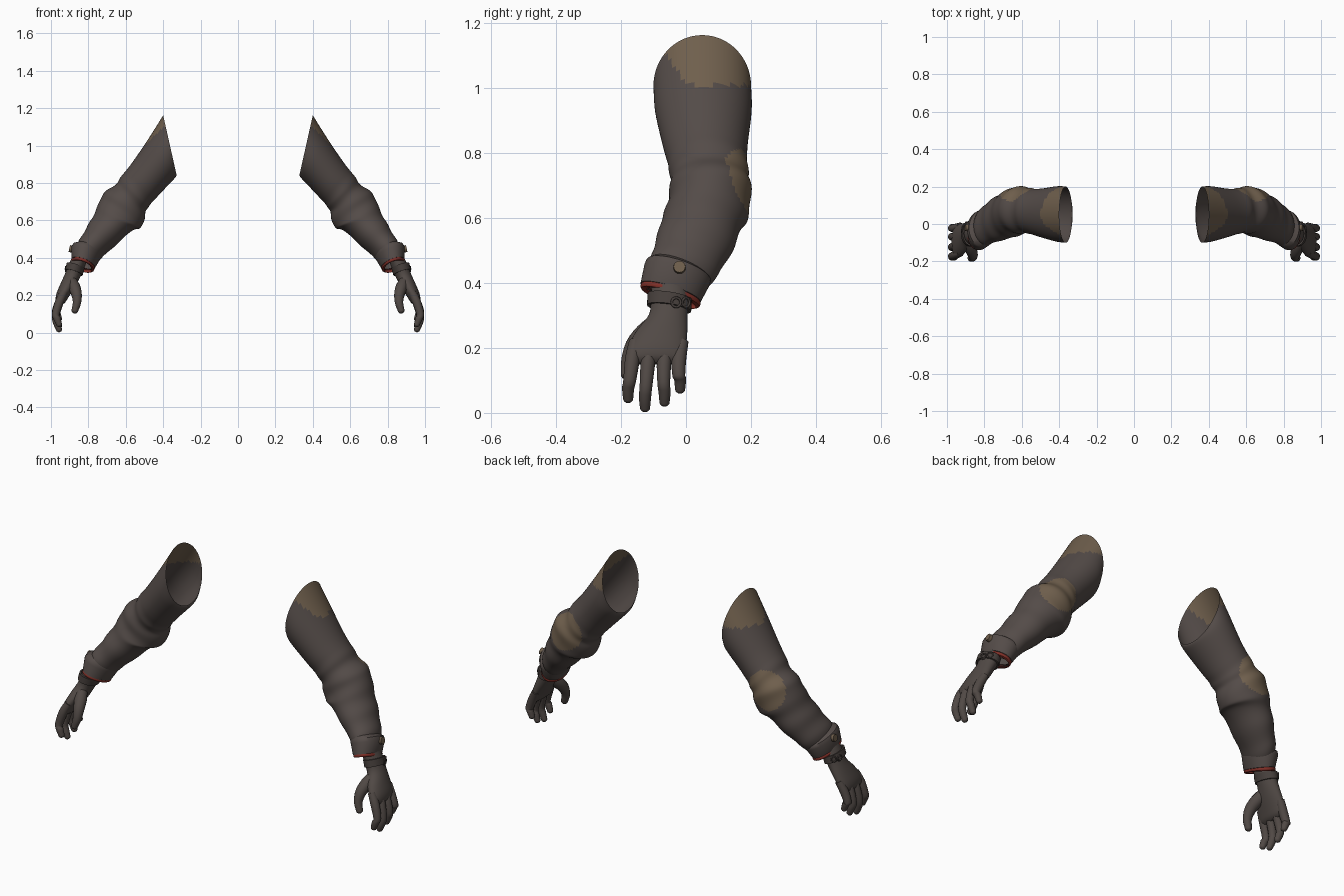
import bpy
import math
from mathutils import Vector

cube = bpy.data.objects.get("Cube")
if cube:
    bpy.data.objects.remove(cube, do_unlink=True)


def material(name, rgb):
    m = bpy.data.materials.new(name)
    m.use_nodes = True
    m.diffuse_color = (*rgb, 1)
    bsdf = m.node_tree.nodes["Principled BSDF"]
    bsdf.inputs["Base Color"].default_value = (*rgb, 1)
    bsdf.inputs["Roughness"].default_value = 0.9
    return m


CLOTH = material("dark cloth", (0.088, 0.071, 0.065))
PATCH = material("brown patch", (0.16, 0.115, 0.074))
GLOVE = material("glove leather", (0.082, 0.067, 0.06))
STRAP = material("strap leather", (0.062, 0.05, 0.045))
TRIM = material("red trim", (0.21, 0.028, 0.02))


def spline(items, t):
    """Catmull-Rom value at t along a list of vectors."""
    i = min(int(t), len(items) - 2)
    f = t - i
    p = [items[max(0, min(len(items) - 1, i + k))] for k in (-1, 0, 1, 2)]
    return (p[1] * 2 + (p[2] - p[0]) * f + (p[0] * 2 - p[1] * 5 + p[2] * 4 - p[3]) * f * f
            + (p[1] * 3 - p[0] - p[2] * 3 + p[3]) * f ** 3) / 2


def loft(name, side, rings, mats, steps=1, seg=24, caps=False, bump=None, rule=None):
    """Skin a row of elliptical rings, each (centre, u axis, v axis)."""
    verts, faces = [], []
    rows = (len(rings) - 1) * steps + 1
    for r in range(rows):
        t = r / steps
        c, u, v = (spline([ring[k] for ring in rings], t) for k in range(3))
        for j in range(seg):
            a = math.tau * j / seg
            k = bump(t, a) if bump else 1
            verts.append(c + (u * math.cos(a) + v * math.sin(a)) * k)
    for r in range(rows - 1):
        for j in range(seg):
            n = (j + 1) % seg
            faces.append((r * seg + j, (r + 1) * seg + j, (r + 1) * seg + n, r * seg + n))
    if caps:
        faces.append(tuple(range(seg)))
        faces.append(tuple(reversed(range((rows - 1) * seg, rows * seg))))
    slots = []
    for f in faces:
        mid = sum((verts[i] for i in f), Vector()) / len(f)
        slots.append(rule(mid) if rule else 0)
    if side < 0:
        faces = [tuple(reversed(f)) for f in faces]
    me = bpy.data.meshes.new(name)
    me.from_pydata([(p.x * side, p.y, p.z) for p in verts], [], faces)
    for m in mats:
        me.materials.append(m)
    me.polygons.foreach_set("material_index", slots)
    me.shade_smooth()
    me.set_sharp_from_angle(angle=math.radians(45))
    ob = bpy.data.objects.new(name, me)
    bpy.context.collection.objects.link(ob)
    return ob


def sleeve_ring(tx, tz, bx, bz, y0, y1, tilt=0.0):
    """Ring from its outer point, inner point, depth range and backward tilt."""
    top, low = Vector((tx, 0, tz)), Vector((bx, 0, bz))
    c = (top + low) / 2
    c.y = (y0 + y1) / 2
    return c, (top - low) / 2, Vector((0, (y1 - y0) / 2, -tilt))


def hand_ring(x, y, z, thick, wide, tilt=0.0):
    return (Vector((x, y, z)), Vector((0.95, 0, 0.3)) * thick, Vector((0, wide, -tilt)))


def tube(name, side, points, radii, mat, round_end=True, seg=14):
    """Tapered tube along a path, with a rounded tip."""
    pts = [Vector(p) for p in points]
    rings = []

    def add(c, t, r):
        u = Vector((0, 1, 0)).cross(-t).normalized()
        rings.append((c, u * r, (-t).cross(u).normalized() * r))
    for i, p in enumerate(pts):
        t = (pts[min(i + 1, len(pts) - 1)] - pts[max(i - 1, 0)]).normalized()
        add(p, t, radii[i])
    if round_end:
        for deg in (30, 60, 82):
            a = math.radians(deg)
            add(pts[-1] + t * radii[-1] * math.sin(a), t, radii[-1] * math.cos(a))
    return loft(name, side, rings, [mat], 3 if round_end else 1, seg, True)


# Sleeve outline from the open shoulder to the wrist
SLEEVE = [sleeve_ring(*r) for r in (
    (.40, 1.162, .33, .85, -.10, .20),
    (.48, 1.035, .335, .83, -.095, .202),
    (.565, .91, .41, .75, -.072, .19),
    (.62, .84, .46, .695, -.055, .188),
    (.66, .787, .488, .66, -.048, .195),
    (.72, .745, .498, .62, -.05, .20),
    (.748, .68, .518, .562, -.06, .193, .01),
    (.782, .61, .56, .55, -.075, .17, .015),
    (.815, .55, .64, .482, -.09, .14, .02),
    (.85, .49, .71, .42, -.108, .10, .025),
    (.868, .44, .75, .385, -.115, .06, .03))]


def folds(t, a):
    """Soft diagonal creases around the elbow and forearm."""
    if t < 2.5:
        return 1
    return 1 + 0.02 * math.sin(4.2 * t + 1.5 * math.cos(a)) * min(1, t - 2.5)


def patches(p):
    shoulder = p.z > 1.008 and p.y > -0.07 + (1.12 - p.z) * 0.64
    elbow = (p - Vector((.62, .2, .715))).length < 0.107
    return 1 if shoulder or elbow else 0


# Fingers: root y, tip y, tip z
FINGERS = {"index": (-.165, -.178, .046), "middle": (-.116, -.126, .018),
           "ring": (-.067, -.066, .035), "little": (-.022, -.018, .075)}

for side, tag in ((1, "left"), (-1, "right")):
    loft(tag + "_sleeve", side, SLEEVE, [CLOTH, PATCH], 8, 64, bump=folds, rule=patches)

    # Turned cuff with red edge and button
    loft(tag + "_cuff", side, [sleeve_ring(*r) for r in (
        (.845, .478, .73, .412, -.105, .07, .03),
        (.882, .472, .732, .406, -.122, .076, .03),
        (.892, .455, .737, .395, -.128, .073, .03),
        (.890, .392, .765, .348, -.14, .045, .028),
        (.872, .385, .778, .35, -.125, .035, .028))], [CLOTH], 1, 40)
    loft(tag + "_cuff_trim", side, [sleeve_ring(*r) for r in (
        (.875, .395, .775, .355, -.13, .038, .028),
        (.891, .387, .767, .347, -.139, .045, .028),
        (.891, .375, .771, .336, -.138, .041, .028),
        (.872, .370, .782, .336, -.12, .03, .028))], [TRIM], 2, 40)
    tube(tag + "_cuff_button", side, [(.878, -.02, .445), (.902, -.02, .45)],
         [.02, .018], PATCH, False, 20)

    # Gloved palm
    loft(tag + "_palm", side, [hand_ring(*r) for r in (
        (.845, -.05, .40, .040, .056), (.868, -.05, .345, .043, .058),
        (.887, -.055, .30, .041, .06), (.912, -.075, .25, .039, .079),
        (.938, -.09, .20, .034, .09), (.950, -.094, .168, .026, .09),
        (.954, -.094, .152, .012, .078))], [GLOVE], 4, 32, True)

    # Wrist strap with buckle and keeper
    loft(tag + "_wrist_strap", side, [hand_ring(*r) for r in (
        (.868, -.05, .358, .042, .058, .01), (.868, -.05, .358, .05, .068, .01),
        (.878, -.052, .322, .05, .068, .01), (.878, -.052, .322, .04, .058, .01))],
        [STRAP], 1, 32)
    for part, y in (("buckle", -.03), ("keeper", .0)):
        bpy.ops.mesh.primitive_torus_add(
            major_radius=.014, minor_radius=.004, major_segments=20, minor_segments=8,
            location=(side * (.92 if y else .905), y, .34),
            rotation=(0, math.radians(90), side * math.radians(10 if y else 40)))
        ring = bpy.context.object
        ring.name = tag + "_strap_" + part
        ring.data.materials.append(STRAP)
        ring.data.shade_smooth()

    # Fingers and thumb
    for finger, (y0, y1, z) in FINGERS.items():
        tube(tag + "_" + finger + "_finger", side,
             [(.928, y0 + .01, .22), (.955, y0, .165), (.975, (y0 + y1) / 2 - .002, z / 2 + .075),
              (.968, y1, z + .03), (.957, y1, z)],
             [.02, .023, .02, .019, .016], GLOVE)
    tube(tag + "_thumb", side,
         [(.893, -.085, .285), (.876, -.125, .245), (.863, -.16, .205),
          (.861, -.178, .16), (.872, -.183, .12)],
         [.026, .032, .028, .022, .018], GLOVE)
